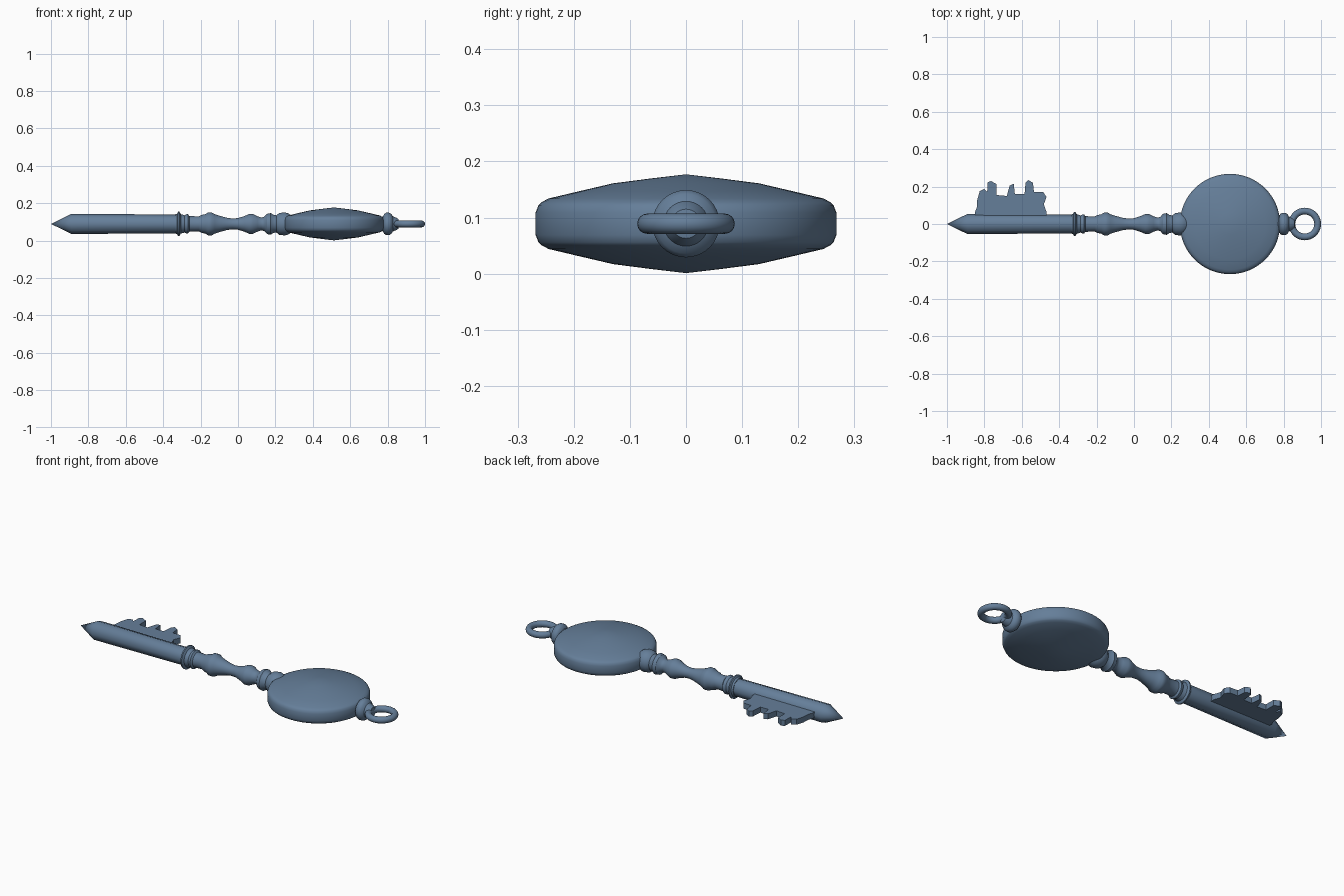
import bpy, bmesh, math
from mathutils import Matrix

if "Cube" in bpy.data.objects:
    bpy.data.objects.remove(bpy.data.objects["Cube"])

Z = 0.089  # height of the key's long axis

metal = bpy.data.materials.new("blue_grey_metal")
metal.diffuse_color = (0.13, 0.21, 0.32, 1)
metal.use_nodes = True
metal.node_tree.nodes["Principled BSDF"].inputs["Base Color"].default_value = metal.diffuse_color


def finish(bm, name, angle=35):
    bmesh.ops.remove_doubles(bm, verts=bm.verts, dist=1e-5)
    bmesh.ops.recalc_face_normals(bm, faces=bm.faces)
    me = bpy.data.meshes.new(name)
    bm.to_mesh(me)
    bm.free()
    me.materials.append(metal)
    ob = bpy.data.objects.new(name, me)
    bpy.context.collection.objects.link(ob)
    bpy.ops.object.select_all(action='DESELECT')
    ob.select_set(True)
    bpy.context.view_layer.objects.active = ob
    bpy.ops.object.shade_smooth_by_angle(angle=math.radians(angle))
    return ob


def lathe(name, profile, sides=32, axis='X', centre=(0, 0, Z), angle=35):
    """Revolve (position, radius) pairs around the x or z axis."""
    bm = bmesh.new()
    rings = []
    for p, r in profile:
        ring = []
        for i in range(sides):
            a = 2 * math.pi * i / sides
            c, s = r * math.cos(a), r * math.sin(a)
            ring.append(bm.verts.new((p, c, s) if axis == 'X' else (c, s, p)))
        rings.append(ring)
    for A, B in zip(rings, rings[1:]):
        for i in range(sides):
            j = (i + 1) % sides
            bm.faces.new((A[i], A[j], B[j], B[i]))
    bmesh.ops.transform(bm, matrix=Matrix.Translation(centre), verts=bm.verts)
    bmesh.ops.dissolve_degenerate(bm, dist=1e-5, edges=bm.edges)
    return finish(bm, name, angle)


# Pointed shaft
lathe("shaft", [(-1, 0), (-0.89, 0.054), (-0.32, 0.050), (-0.32, 0)], sides=8, angle=50)

# Turned stem with beads and collars
lathe("turned_stem", [
    (-0.335, 0), (-0.335, 0.051), (-0.325, 0.055), (-0.32, 0.065), (-0.313, 0.065),
    (-0.306, 0.052), (-0.285, 0.046), (-0.275, 0.052), (-0.268, 0.052), (-0.26, 0.042),
    (-0.21, 0.040), (-0.195, 0.048), (-0.175, 0.052), (-0.16, 0.061), (-0.14, 0.061),
    (-0.125, 0.052), (-0.10, 0.044), (-0.06, 0.033), (-0.03, 0.029), (0.0, 0.031),
    (0.035, 0.042), (0.06, 0.053), (0.08, 0.053), (0.105, 0.041), (0.125, 0.034),
    (0.14, 0.038), (0.155, 0.054), (0.175, 0.058), (0.19, 0.048), (0.205, 0.046),
    (0.22, 0.058), (0.25, 0.062), (0.27, 0.056), (0.29, 0.042), (0.29, 0)])

# Domed round head, mirrored top and bottom
half = [(0.038, 0.258), (0.045, 0.245), (0.058, 0.19), (0.072, 0.13),
        (0.081, 0.06), (0.088, 0)]
rim = [(-0.033, 0.263), (-0.02, 0.268), (0.02, 0.268), (0.033, 0.263)]
lathe("round_head", [(-z, r) for z, r in reversed(half)] + rim + half,
      sides=64, axis='Z', centre=(0.513, 0, Z))

# Bead joining head and hanging ring
lathe("end_bead", [(0.76, 0), (0.76, 0.036), (0.775, 0.04), (0.782, 0.053), (0.792, 0.060),
                   (0.808, 0.060), (0.82, 0.053), (0.828, 0.040), (0.845, 0.034),
                   (0.858, 0.026), (0.862, 0)])

# Hanging ring, lying flat
bpy.ops.mesh.primitive_torus_add(location=(0.913, 0, Z), major_radius=0.069, minor_radius=0.018,
                                 major_segments=40, minor_segments=16)
ring = bpy.context.object
ring.name = "hanging_ring"
ring.data.materials.append(metal)
bpy.ops.object.shade_smooth()

# Toothed bit: extruded outline
outline = [(-0.85, 0.03), (-0.85, 0.064), (-0.84, 0.09), (-0.838, 0.13), (-0.825, 0.175),
           (-0.80, 0.188), (-0.785, 0.17), (-0.783, 0.222), (-0.765, 0.23), (-0.735, 0.213),
           (-0.735, 0.155), (-0.68, 0.15), (-0.665, 0.205), (-0.643, 0.215), (-0.637, 0.16),
           (-0.585, 0.16), (-0.58, 0.222), (-0.565, 0.235), (-0.54, 0.22), (-0.535, 0.172),
           (-0.485, 0.17), (-0.468, 0.145), (-0.482, 0.105), (-0.468, 0.065), (-0.468, 0.03)]
bm = bmesh.new()
T = 0.016
face = bm.faces.new([bm.verts.new((x, y, Z - T)) for x, y in outline])
ext = bmesh.ops.extrude_face_region(bm, geom=[face])
bmesh.ops.translate(bm, vec=(0, 0, 2 * T),
                    verts=[g for g in ext["geom"] if isinstance(g, bmesh.types.BMVert)])
finish(bm, "toothed_bit", 30)
